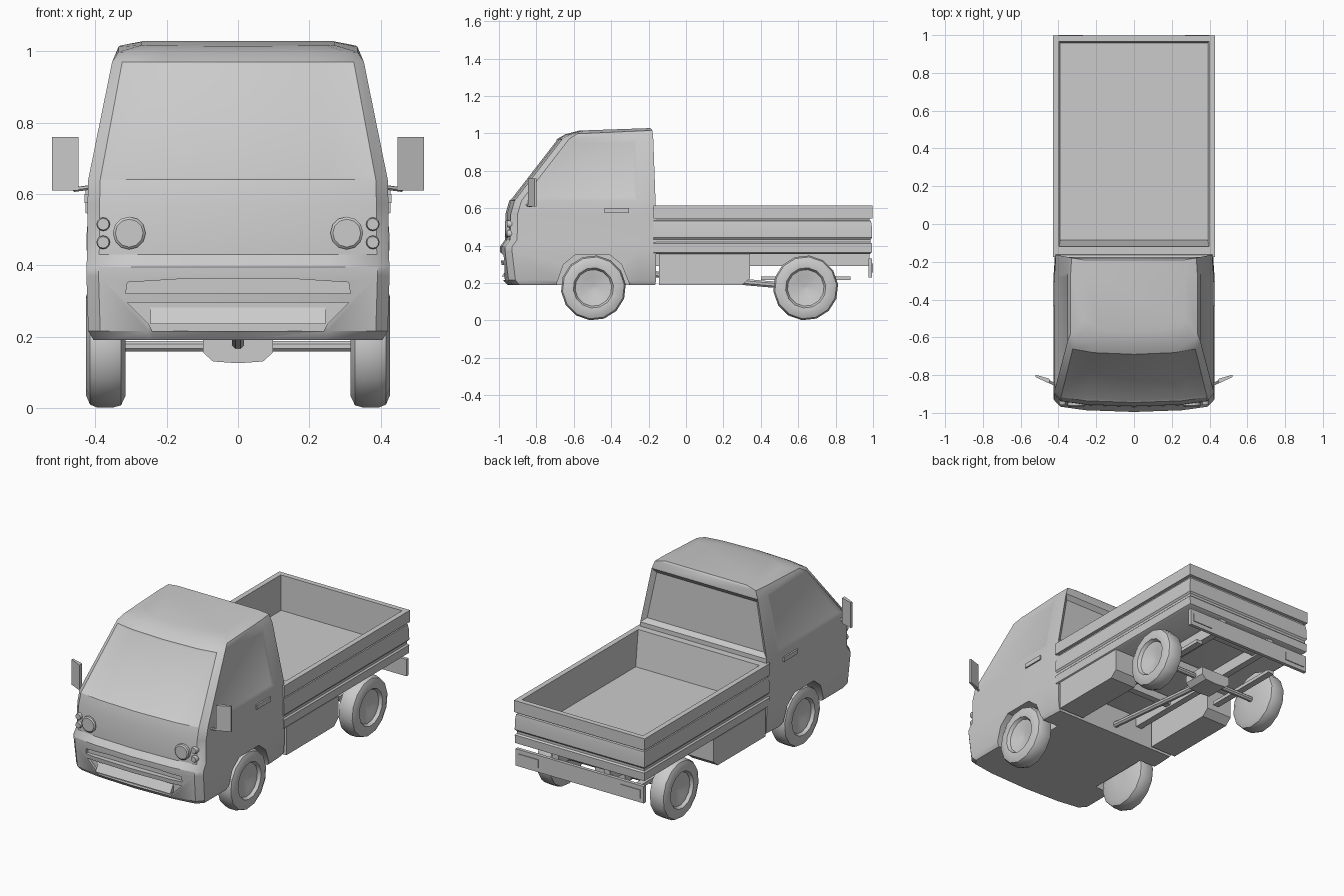
import bpy, bmesh, math
from mathutils import Vector

if "Cube" in bpy.data.objects:
    bpy.data.objects.remove(bpy.data.objects["Cube"])

grey = bpy.data.materials.new("plain grey")
grey.use_nodes = True
COLOUR = (0.6, 0.6, 0.6, 1)
grey.diffuse_color = COLOUR
grey.node_tree.nodes["Principled BSDF"].inputs["Base Color"].default_value = COLOUR


def activate(ob):
    bpy.ops.object.select_all(action='DESELECT')
    ob.select_set(True)
    bpy.context.view_layer.objects.active = ob


def smooth(ob, angle=35):
    activate(ob)
    bpy.ops.object.shade_smooth_by_angle(angle=math.radians(angle))


def loft(name, rings, windows=(), shade=True):
    """Skin a stack of closed rings and cap both ends; windows = (band, segments, rim, depth)."""
    bm = bmesh.new()
    n = len(rings[0])
    vs = [[bm.verts.new(p) for p in ring] for ring in rings]
    grid = [[bm.faces.new((a[i], a[(i + 1) % n], b[(i + 1) % n], b[i])) for i in range(n)]
            for a, b in zip(vs, vs[1:])]
    bm.faces.new(vs[0][::-1])
    bm.faces.new(vs[-1])
    bmesh.ops.recalc_face_normals(bm, faces=bm.faces)
    for band, segs, rim, depth in windows:
        bmesh.ops.inset_region(bm, faces=[grid[band][s] for s in segs],
                               thickness=rim, depth=depth, use_even_offset=True)
    me = bpy.data.meshes.new(name)
    bm.to_mesh(me)
    bm.free()
    me.materials.append(grey)
    ob = bpy.data.objects.new(name, me)
    bpy.context.collection.objects.link(ob)
    if shade:
        smooth(ob)
    return ob


def box(name, x, y, z):
    ring = lambda h: [(x[0], y[0], h), (x[1], y[0], h), (x[1], y[1], h), (x[0], y[1], h)]
    return loft(name, [ring(z[0]), ring(z[1])], shade=False)


def prism_x(name, outline, x0, x1):
    return loft(name, [[(x, y, z) for y, z in outline] for x in (x0, x1)], shade=False)


def prism_y(name, outline, y0, y1):
    return loft(name, [[(x, y, z) for x, z in outline] for y in (y0, y1)], shade=False)


def lathe(name, start, axis, profile, sides):
    """Turn (distance, radius) pairs about an axis."""
    axis = Vector(axis).normalized()
    u = axis.orthogonal().normalized()
    v = axis.cross(u)
    turn = [math.tau * (i + 0.5) / sides for i in range(sides)]
    return loft(name, [[Vector(start) + axis * d + (u * math.cos(t) + v * math.sin(t)) * r
                        for t in turn] for d, r in profile])


def rod(name, a, b, r, sides=8):
    d = Vector(b) - Vector(a)
    return lathe(name, a, d, [(0, r), (d.length, r)], sides)


def cut(ob, cutter):
    cutter.hide_render = True
    mod = ob.modifiers.new("cut", 'BOOLEAN')
    mod.operation = 'DIFFERENCE'
    mod.object = cutter
    activate(ob)
    bpy.ops.object.modifier_apply(modifier=mod.name)
    bpy.data.objects.remove(cutter)


SIDES = ((1, "left"), (-1, "right"))


# Cab: height, half width, front, back, rise of the roof towards the back
def cab_ring(z, w, front, back, rise=0):
    half = [(0, front), (w * 0.6, front + 0.009), (w * 0.92, front + 0.028), (w, front + 0.065),
            (w, -0.26), (w * 0.985, back), (0, back)]
    loop = half + [(-x, y) for x, y in half[-2:0:-1]]
    return [(x, y, z + rise * (y - front)) for x, y in loop]


cab = loft("cab", [cab_ring(*r) for r in (
    (0.19, 0.405, -0.955, -0.165), (0.215, 0.42, -0.977, -0.16), (0.37, 0.425, -0.995, -0.16),
    (0.395, 0.425, -0.995, -0.16), (0.43, 0.423, -0.968, -0.16), (0.57, 0.422, -0.965, -0.16),
    (0.64, 0.42, -0.945, -0.163), (0.97, 0.353, -0.69, -0.175),
    (0.995, 0.335, -0.645, -0.18, 0.045), (1.015, 0.27, -0.57, -0.19, 0.035))],
    windows=((6, (10, 11, 0, 1), 0.012, -0.004), (6, (3,), 0.02, -0.006),
             (6, (8,), 0.02, -0.006), (6, (5, 6), 0.025, -0.02)), shade=False)

# Wheel arches and front air intakes
ARCH = [(-0.69, 0.1), (-0.69, 0.2), (-0.655, 0.3), (-0.59, 0.352), (-0.41, 0.352),
        (-0.345, 0.3), (-0.305, 0.2), (-0.305, 0.1)]
for s, side in SIDES:
    cut(cab, prism_x("arch_cutter", ARCH, s * 0.3, s * 0.5))
for half in ([(0.315, 0.32), (0.31, 0.352), (0.15, 0.362)],
             [(0.24, 0.215), (0.25, 0.235), (0.31, 0.295)]):
    outline = half + [(-x, z) for x, z in half[::-1]]
    cut(cab, prism_y("intake_cutter", outline, -1.1, -0.955))
smooth(cab)
# Sloped lip inside the lower intake
prism_x("intake_lip", [(-0.984, 0.235), (-0.95, 0.235), (-0.95, 0.29)], -0.245, 0.245)

# Lamps, mirrors and door handles
for s, side in SIDES:
    for part, x, z, r, y in (("headlight", 0.305, 0.49, 0.046, -0.968),
                             ("upper_marker", 0.378, 0.515, 0.019, -0.957),
                             ("lower_marker", 0.378, 0.464, 0.019, -0.957)):
        lathe(f"{side}_{part}", (s * x, -0.92, z), (0, -1, 0),
              [(0, r), (-0.92 - y - 0.006, r), (-0.92 - y, r * 0.85)], 12)
    glass = [(s * 0.447, -0.845), (s * 0.522, -0.81), (s * 0.52, -0.798), (s * 0.447, -0.82)]
    loft(f"{side}_mirror", [[(x, y, z) for x, y in glass] for z in (0.61, 0.76)], shade=False)
    rod(f"{side}_mirror_arm", (s * 0.4, -0.86, 0.62), (s * 0.46, -0.828, 0.612), 0.007, 6)
    box(f"{side}_door_handle", (s * 0.41, s * 0.43), (-0.435, -0.305), (0.574, 0.6))


# Open cargo bed with ribbed sides
def bed_ring(z, out, front=-0.175):
    w, back = 0.425 + out, 0.995 + out
    return [(-w, front, z), (w, front, z), (w, back, z), (-w, back, z)]


loft("cargo_bed", [bed_ring(*r) for r in (
    (0.355, -0.014), (0.362, -0.002), (0.41, 0), (0.418, -0.008), (0.432, -0.008), (0.442, 0),
    (0.5, -0.001), (0.532, -0.006), (0.536, -0.014), (0.544, -0.014), (0.546, 0.003),
    (0.615, 0.003), (0.615, -0.028, -0.12), (0.41, -0.036, -0.085))])

# Chassis, side boxes and rear bumper
for s, side in SIDES:
    box(f"{side}_chassis_rail", (s * 0.15, s * 0.19), (-0.2, 0.98), (0.29, 0.356))
    prism_x(f"{side}_side_box", [(-0.145, 0.19), (0.3, 0.19), (0.342, 0.225), (0.342, 0.356),
                                 (-0.145, 0.356)], s * 0.25, s * 0.418)
    plate = box(f"{side}_tail_lamp", (s * 0.27, s * 0.4), (0.99, 1.0), (0.255, 0.305))
    plate.name = f"{side}_tail_lamp"
    box(f"{side}_leaf_spring", (s * 0.24, s * 0.28), (0.4, 0.88), (0.215, 0.235))
for i, y in enumerate((0.1, 0.45, 0.85)):
    box(f"cross_member_{i + 1}", (-0.15, 0.15), (y, y + 0.04), (0.3, 0.345))
box("rear_bumper", (-0.42, 0.42), (0.975, 0.995), (0.23, 0.33))

# Rear axle, differential and drive shaft
rod("rear_axle", (-0.35, 0.64, 0.173), (0.35, 0.64, 0.173), 0.016)
prism_y("differential", [(-0.07, 0.13), (0, 0.125), (0.07, 0.13), (0.098, 0.155), (0.098, 0.2),
                         (-0.098, 0.2), (-0.098, 0.155)], 0.57, 0.71)
rod("drive_shaft", (0, 0.6, 0.18), (0, -0.2, 0.25), 0.018)

# Wheels: tyre shoulder, tread and dished hub in one turned profile
TYRE = [(0.315, 0.04), (0.315, 0.14), (0.328, 0.168), (0.35, 0.174), (0.395, 0.174),
        (0.415, 0.166), (0.426, 0.14), (0.423, 0.108), (0.405, 0.098), (0.398, 0.06),
        (0.385, 0.012)]
for end, y in (("front", -0.495), ("rear", 0.64)):
    for s, side in SIDES:
        lathe(f"{end}_{side}_wheel", (0, y, 0.174), (s, 0, 0), TYRE, 14)
